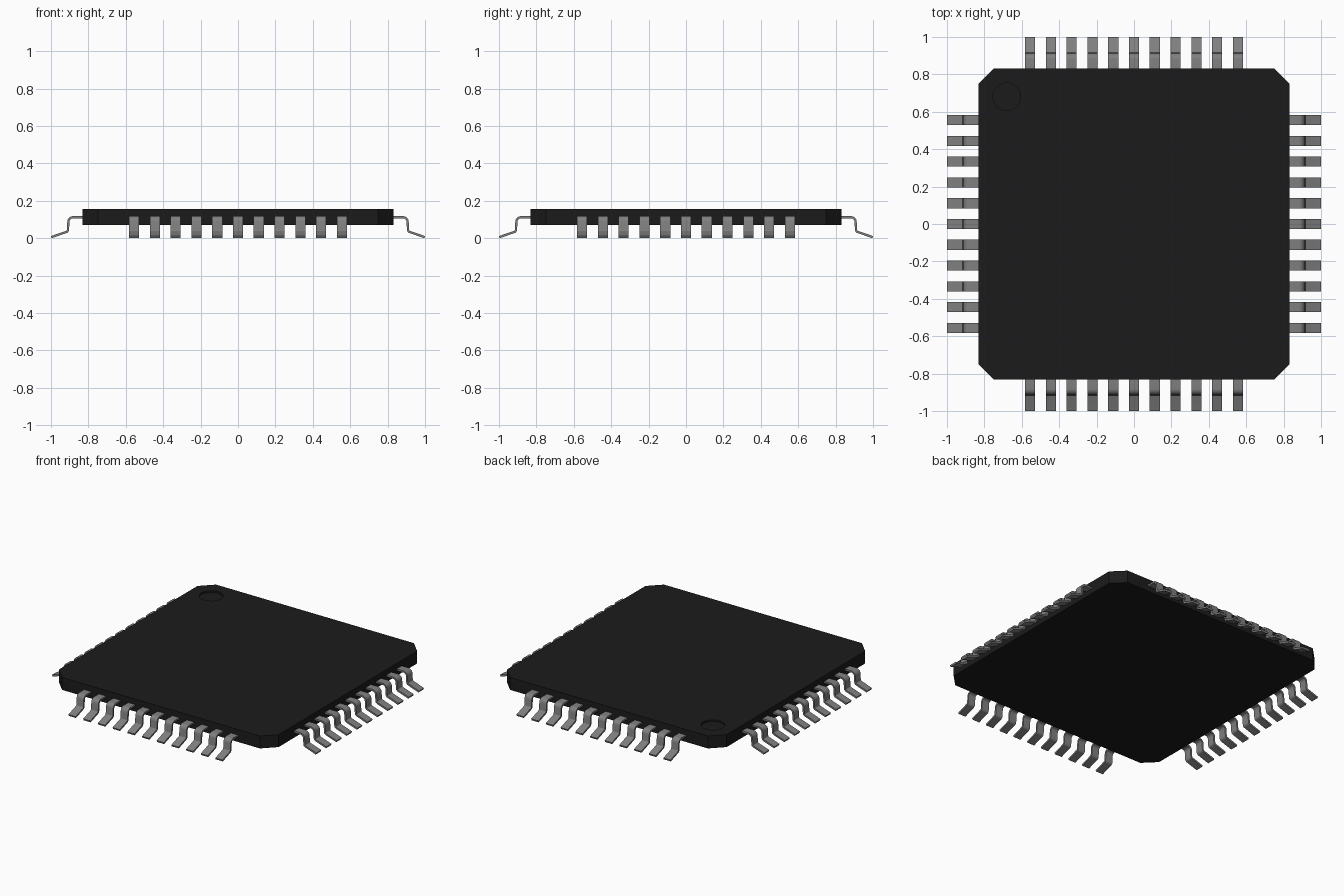
import bpy, bmesh, math
from mathutils import Vector, Matrix

if "Cube" in bpy.data.objects:
    bpy.data.objects.remove(bpy.data.objects["Cube"])


def material(name, rgb):
    m = bpy.data.materials.new(name)
    m.diffuse_color = (*rgb, 1)
    m.use_nodes = True
    m.node_tree.nodes["Principled BSDF"].inputs["Base Color"].default_value = m.diffuse_color
    return m


BLACK = material("black plastic", (0.0112, 0.0112, 0.0112))
METAL = material("grey metal", (0.215, 0.215, 0.215))


def add_object(name, bm, mat):
    bmesh.ops.recalc_face_normals(bm, faces=bm.faces)
    me = bpy.data.meshes.new(name)
    bm.to_mesh(me)
    bm.free()
    me.materials.append(mat)
    ob = bpy.data.objects.new(name, me)
    bpy.context.collection.objects.link(ob)
    return ob


def extrude(bm, points, vec):
    face = bm.faces.new([bm.verts.new(p) for p in points])
    new = bmesh.ops.extrude_face_region(bm, geom=[face], use_keep_orig=True)["geom"]
    bmesh.ops.translate(bm, vec=vec, verts=[v for v in new if isinstance(v, bmesh.types.BMVert)])


# Package: square slab with cut corners
H, C, Z0, Z1 = 0.832, 0.083, 0.071, 0.156
outline = [(H, H - C), (H - C, H), (C - H, H), (-H, H - C),
           (-H, C - H), (C - H, -H), (H - C, -H), (H, C - H)]
bm = bmesh.new()
extrude(bm, [(x, y, Z0) for x, y in outline], (0, 0, Z1 - Z0))
body = add_object("package_body", bm, BLACK)

# Round pin-one recess in the top corner
bm = bmesh.new()
bmesh.ops.create_cone(bm, cap_ends=True, segments=32, radius1=0.074, radius2=0.074, depth=0.04,
                      matrix=Matrix.Translation((-0.68, 0.68, Z1 + 0.008)))
cutter = add_object("marker_cutter", bm, BLACK)
cutter.hide_render = True
cutter.hide_viewport = True
cut = body.modifiers.new("marker_recess", "BOOLEAN")
cut.operation, cut.solver, cut.object = "DIFFERENCE", "EXACT", cutter


# Lead profile: gull-wing centreline with rounded bends, then thickened
def fillet(a, b, c, r, n=5):
    u, v = (a - b).normalized(), (c - b).normalized()
    half = u.angle(v) / 2
    centre = b + (u + v).normalized() * (r / math.sin(half))
    p, q = b + u * (r / math.tan(half)) - centre, b + v * (r / math.tan(half)) - centre
    return [centre + p.lerp(q, i / n).normalized() * r for i in range(n + 1)]


corners = [Vector(p) for p in ((0.82, 0.112), (0.905, 0.112), (0.91, 0.036), (0.998, 0.006))]
path = ([corners[0]] + fillet(*corners[:3], 0.024)
        + fillet(*corners[1:], 0.012) + [corners[3]])
T = 0.006
upper, lower = [], []
for i, p in enumerate(path):
    d = (path[min(i + 1, len(path) - 1)] - path[max(i - 1, 0)]).normalized()
    side = Vector((-d.y, d.x)) * T
    upper.append(p + side)
    lower.append(p - side)
profile = upper + lower[::-1]

# Eleven leads along each of the four sides
COUNT, PITCH, WIDTH = 11, 0.1112, 0.054
for k, side_name in enumerate(("right", "back", "left", "front")):
    bm = bmesh.new()
    for i in range(COUNT):
        y = (i - (COUNT - 1) / 2) * PITCH - WIDTH / 2
        extrude(bm, [(p.x, y, p.y) for p in profile], (0, WIDTH, 0))
    bmesh.ops.rotate(bm, cent=(0, 0, 0), matrix=Matrix.Rotation(k * math.pi / 2, 3, "Z"),
                     verts=bm.verts)
    leads = add_object(side_name + "_leads", bm, METAL)
    bpy.ops.object.select_all(action="DESELECT")
    leads.select_set(True)
    bpy.context.view_layer.objects.active = leads
    bpy.ops.object.shade_smooth_by_angle(angle=math.radians(35))
